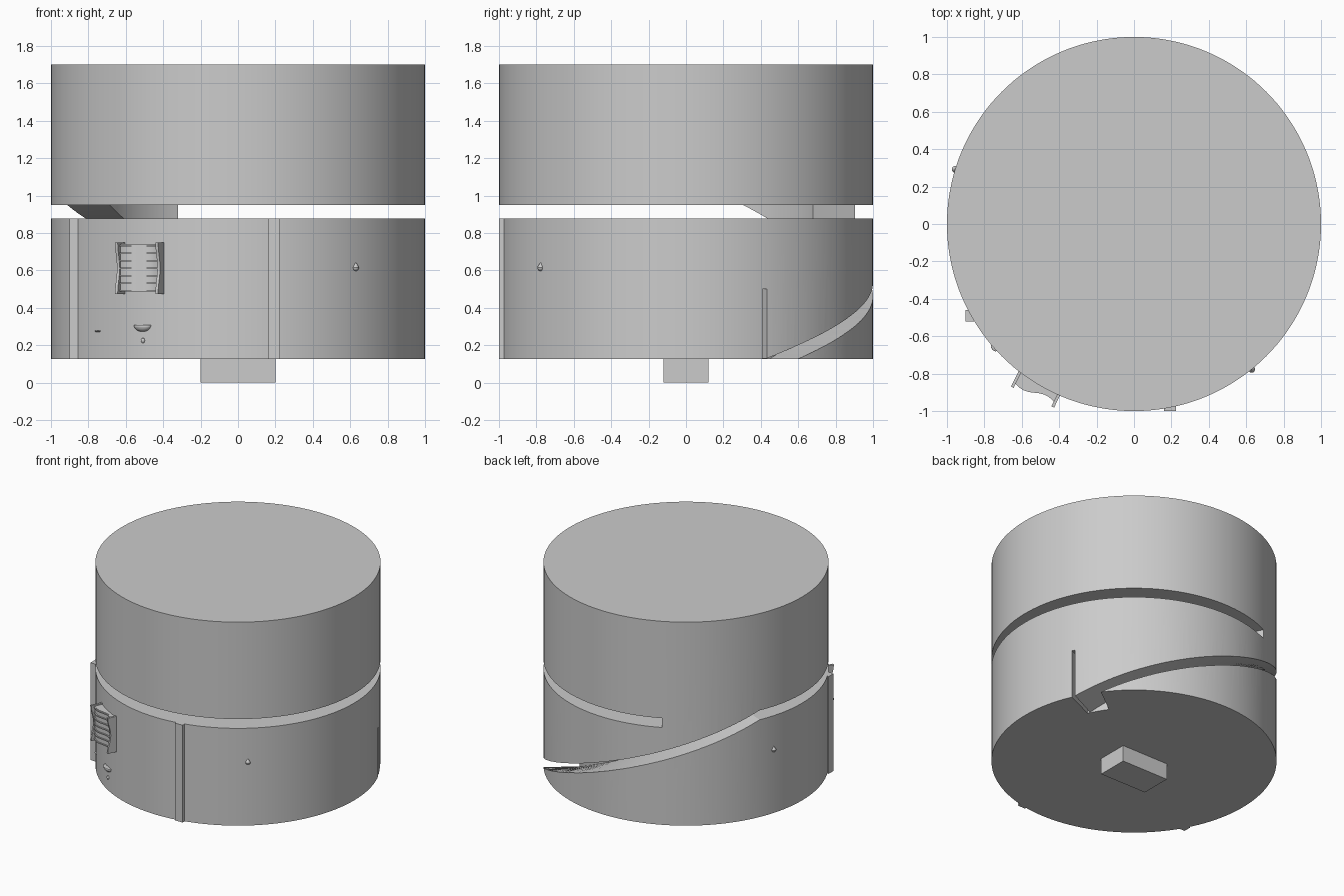
import bpy, bmesh, math
from mathutils import Vector, Matrix

if "Cube" in bpy.data.objects:
    bpy.data.objects.remove(bpy.data.objects["Cube"])

Z0, GAP0, GAP1, TOP = 0.125, 0.878, 0.95, 1.7
A_END, A_KINK, R_IN = 115.3, 156.0, 0.75


def polar(r, deg, z=0.0):
    a = math.radians(deg)
    return Vector((r * math.cos(a), r * math.sin(a), z))


def finish(bm, name, smooth=True):
    bmesh.ops.recalc_face_normals(bm, faces=bm.faces)
    me = bpy.data.meshes.new(name)
    bm.to_mesh(me)
    bm.free()
    ob = bpy.data.objects.new(name, me)
    bpy.context.collection.objects.link(ob)
    if smooth:
        shade(ob)
    return ob


def shade(ob):
    bpy.ops.object.select_all(action='DESELECT')
    ob.select_set(True)
    bpy.context.view_layer.objects.active = ob
    bpy.ops.object.shade_smooth_by_angle(angle=math.radians(30))


def prism(name, pts, z0, z1):
    bm = bmesh.new()
    lo = [bm.verts.new((p[0], p[1], z0)) for p in pts]
    hi = [bm.verts.new((p[0], p[1], z1)) for p in pts]
    n = len(pts)
    bm.faces.new(lo)
    bm.faces.new(hi)
    for i in range(n):
        j = (i + 1) % n
        bm.faces.new((lo[i], lo[j], hi[j], hi[i]))
    return finish(bm, name)


def box(name, x0, x1, y0, y1, z0, z1):
    return prism(name, [(x0, y0), (x1, y0), (x1, y1), (x0, y1)], z0, z1)


def blob(name, centre, size, yaw, segs=20):
    bm = bmesh.new()
    bmesh.ops.create_uvsphere(bm, u_segments=segs, v_segments=segs // 2, radius=1)
    m = (Matrix.Translation(centre) @ Matrix.Rotation(math.radians(yaw), 4, 'Z')
         @ Matrix.Diagonal((*size, 1)))
    bmesh.ops.transform(bm, matrix=m, verts=bm.verts)
    return finish(bm, name)


def cut(target, cutter):
    cutter.hide_render = True
    mod = target.modifiers.new("cut", 'BOOLEAN')
    mod.operation = 'DIFFERENCE'
    mod.solver = 'EXACT'
    mod.object = cutter
    bpy.context.view_layer.objects.active = target
    bpy.ops.object.modifier_apply(modifier=mod.name)
    bpy.data.objects.remove(cutter)


# Main drum
drum = prism("drum", [polar(1, i * 2.5) for i in range(144)], Z0, TOP)

# Flat gap all the way across, leaving one outer bridge between the halves
outer = [polar(1.1, A_KINK + (360 + A_END - A_KINK) * i / 120) for i in range(121)]
inner = [polar(R_IN, A_END + (A_KINK - A_END) * i / 16) for i in range(17)]
cut(drum, prism("gap_cutter", outer + inner, GAP0, GAP1))

# Spiral slot rising from the bottom edge to the gap
bm = bmesh.new()
rings = []
slope = (GAP1 - Z0) / (A_KINK - 25)
for i in range(67):
    a = 18 + (A_KINK + 0.2 - 18) * i / 66
    top = Z0 + slope * (a - 25)
    low = top - (GAP1 - GAP0)
    rings.append([bm.verts.new(polar(r, a, z)) for r, z in
                  ((R_IN - 0.003, low), (1.12, low), (1.12, top), (R_IN - 0.003, top))])
for a, b in zip(rings, rings[1:]):
    for k in range(4):
        m = (k + 1) % 4
        bm.faces.new((a[k], a[m], b[m], b[k]))
bm.faces.new(rings[0])
bm.faces.new(rings[-1])
cut(drum, finish(bm, "spiral_cutter"))

# Thin upright slit above the spiral's entry
slit = [polar(R_IN, 24.2), polar(1.1, 24.2), polar(1.1, 25.6), polar(R_IN, 25.6)]
cut(drum, prism("slit_cutter", slit, 0.05, 0.5))
shade(drum)

# Block under the drum
box("base_block", -0.2, 0.2, -0.12, 0.12, 0, Z0 + 0.01)

# Upright ribs
box("front_rib", 0.16, 0.225, -1.0, -0.95, Z0, GAP0)
box("left_rib", -0.9, -0.855, -0.52, -0.46, Z0, GAP0)

# Slatted grip: wavy body, thin slats and two waisted end plates
U, N = Vector((0.9, -0.44, 0)), Vector((-0.44, -0.9, 0))
O = Vector((-0.61, -0.79, 0))


def wavy(depth):
    wave = [O + U * (0.24 * t / 12) + N * (depth + 0.014 * math.sin(math.tau * t / 12))
            for t in range(13)]
    return [O - N * 0.02, *wave, O + U * 0.24 - N * 0.05]


prism("grip_body", wavy(0.058), 0.49, 0.74)
for i in range(7):
    z = 0.49 + i * 0.0405
    prism(f"grip_slat_{i + 1}", wavy(0.066), z - 0.004, z + 0.004)
for side, u in (("left", 0.0), ("right", 0.24)):
    bm = bmesh.new()
    rows = []
    for k in range(13):
        t = k / 12
        z = 0.475 + 0.275 * t
        bend = 0.012 * math.cos(math.tau * t)
        rows.append([bm.verts.new(O + U * (u + du) + N * n + Vector((0, 0, z)))
                     for du, n in ((-.008, -.03), (.008, -.03),
                                   (.008, .08 + bend), (-.008, .08 + bend))])
    for a, b in zip(rows, rows[1:]):
        for k in range(4):
            m = (k + 1) % 4
            bm.faces.new((a[k], a[m], b[m], b[k]))
    bm.faces.new(rows[0])
    bm.faces.new(rows[-1])
    finish(bm, f"grip_plate_{side}")

# Small half-round ledge and dots below the grip
ledge = blob("ledge", Vector((-0.51, -0.86, 0.308)), (0.03, 0.052, 0.036), 239.3)
bm = bmesh.new()
bm.from_mesh(ledge.data)
bmesh.ops.bisect_plane(bm, geom=bm.verts[:] + bm.edges[:] + bm.faces[:],
                       plane_co=(0, 0, 0.308), plane_no=(0, 0, 1), clear_outer=True)
bmesh.ops.holes_fill(bm, edges=[e for e in bm.edges if e.is_boundary])
bm.to_mesh(ledge.data)
bm.free()
blob("dot", Vector((-0.508, -0.861, 0.225)), (0.012, 0.012, 0.014), 0, 12)
blob("dash", polar(1, 221.5, 0.275), (0.012, 0.022, 0.005), 221.5, 12)

# Teardrop studs
for name, ang in (("right_stud", 309), ("left_stud", 163)):
    bm = bmesh.new()
    bmesh.ops.create_uvsphere(bm, u_segments=16, v_segments=10, radius=0.018)
    for v in bm.verts:
        if v.co.z > 0:
            v.co.z *= 1.5
            s = 1 - v.co.z / 0.04
            v.co.x *= s
            v.co.y *= s
    bmesh.ops.translate(bm, verts=bm.verts, vec=polar(1.0, ang, 0.615))
    finish(bm, name)
